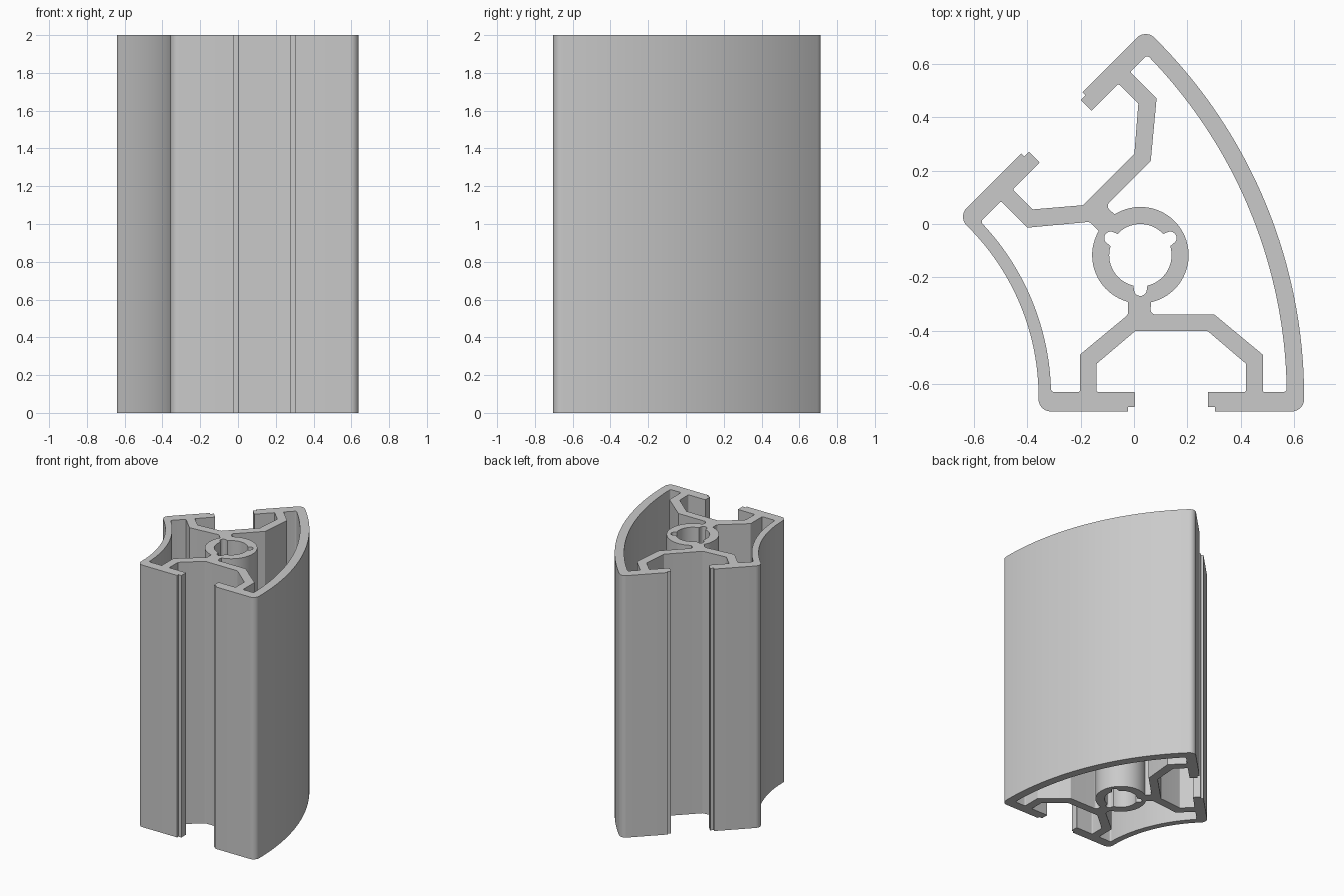
import bpy
from math import sin, cos, tan, radians
from mathutils import Vector

if "Cube" in bpy.data.objects:
    bpy.data.objects.remove(bpy.data.objects["Cube"], do_unlink=True)

HUB = Vector((0.024, -0.117))      # centre of the screw bore
ARC = Vector((-1.258, -0.648))     # shared centre of both curved walls
AXIS = 22.5                        # direction of the profile's mirror line


def arc(centre, radius, start, end, steps):
    """Points on a circular arc, angles in degrees."""
    angles = [radians(start + (end - start) * i / steps) for i in range(steps + 1)]
    return [centre + radius * Vector((cos(a), sin(a))) for a in angles]


def fillet(before, corner, after, radius, steps=6):
    """Replace a corner with a rounded one."""
    u, v = (before - corner).normalized(), (after - corner).normalized()
    half = u.angle(v) / 2
    centre = corner + (u + v).normalized() * radius / sin(half)
    first = corner + u * radius / tan(half) - centre
    last = corner + v * radius / tan(half) - centre
    return [centre + radius * first.lerp(last, i / steps).normalized()
            for i in range(steps + 1)]


def rounded(path):
    """Turn a path of (x, y, radius) corners and plain points into points."""
    flat = [Vector(p[:2]) for p in path]
    points = []
    for i, p in enumerate(path):
        if len(p) == 3:
            points += fillet(flat[i - 1], flat[i], flat[i + 1], p[2])
        else:
            points.append(flat[i])
    return points


def mirrored(half):
    """Close a half outline by reflecting it across the mirror line."""
    c, s = cos(radians(2 * AXIS)), sin(radians(2 * AXIS))
    other = []
    for p in reversed(half[1:-1]):
        d = p - HUB
        other.append(HUB + Vector((d.x * c + d.y * s, d.x * s - d.y * c)))
    return half + other


# Outer outline: concave wall, lipped slot, convex wall
floor, base, step = -0.63, -0.703, -0.687
slot = [(-0.358, base, 0.045), (-0.022, base), (-0.022, step), (0.003, step, 0.004),
        (0.003, floor, 0.004), (-0.14, floor, 0.006), (-0.14, -0.524, 0.006),
        (0.004, -0.402, 0.006), (0.277, -0.402, 0.006), (0.42, -0.524, 0.006),
        (0.42, floor, 0.006), (0.277, floor, 0.004), (0.277, step, 0.004),
        (0.303, step), (0.303, base), (0.638, base, 0.045)]
outer = mirrored(rounded(arc(ARC, 0.9, AXIS, 0, 16) + slot
                         + arc(ARC, 1.896, 0, AXIS, 20)))

# Cavity behind the concave wall
left_web = [(-0.311, floor, 0.012), (-0.203, floor, 0.006), (-0.203, -0.49, 0.006),
            (-0.022, -0.34, 0.02)]
left_cavity = mirrored(rounded(arc(ARC, 0.947, AXIS, 2, 16) + left_web
                               + arc(HUB, 0.181, 255, 180 + AXIS, 10)))

# Cavity behind the convex wall, wrapping round the hub
right_web = [(0.573, floor, 0.012), (0.483, floor, 0.006), (0.483, -0.49, 0.006),
             (0.302, -0.34, 0.006), (0.06, -0.34, 0.02)]
right_cavity = mirrored(rounded(arc(ARC, 1.831, AXIS, 2, 20) + right_web
                                + arc(HUB, 0.181, -77, AXIS, 20)))

# Bore with three rounded key grooves
bore = []
for a in (-90, 30, 150):
    groove = HUB + 0.129 * Vector((cos(radians(a)), sin(radians(a))))
    bore += arc(groove, 0.024, a - 90, a + 90, 10)
    bore += arc(HUB, 0.117, a + 13, a + 107, 16)

# Extrude the filled profile
curve = bpy.data.curves.new("profile", "CURVE")
curve.dimensions = "2D"
curve.fill_mode = "BOTH"
curve.extrude = 1.0
for outline in (outer, left_cavity, right_cavity, bore):
    spline = curve.splines.new("POLY")
    spline.points.add(len(outline) - 1)
    for point, p in zip(spline.points, outline):
        point.co = (p.x, p.y, 0, 1)
    spline.use_cyclic_u = True

rail = bpy.data.objects.new("extruded_rail", curve)
bpy.context.collection.objects.link(rail)
rail.location.z = 1.0

# Plain aluminium finish
finish = bpy.data.materials.new("light grey metal")
finish.use_nodes = True
colour = (0.59, 0.59, 0.59, 1)
finish.diffuse_color = colour
finish.node_tree.nodes["Principled BSDF"].inputs["Base Color"].default_value = colour
curve.materials.append(finish)

# Convert to a welded mesh with crisp edges
bpy.ops.object.select_all(action="DESELECT")
rail.select_set(True)
bpy.context.view_layer.objects.active = rail
bpy.ops.object.convert(target="MESH")
bpy.ops.object.mode_set(mode="EDIT")
bpy.ops.mesh.select_all(action="SELECT")
bpy.ops.mesh.remove_doubles(threshold=0.0001)
bpy.ops.mesh.normals_make_consistent(inside=False)
bpy.ops.object.mode_set(mode="OBJECT")
bpy.ops.object.shade_smooth_by_angle(angle=radians(25))
